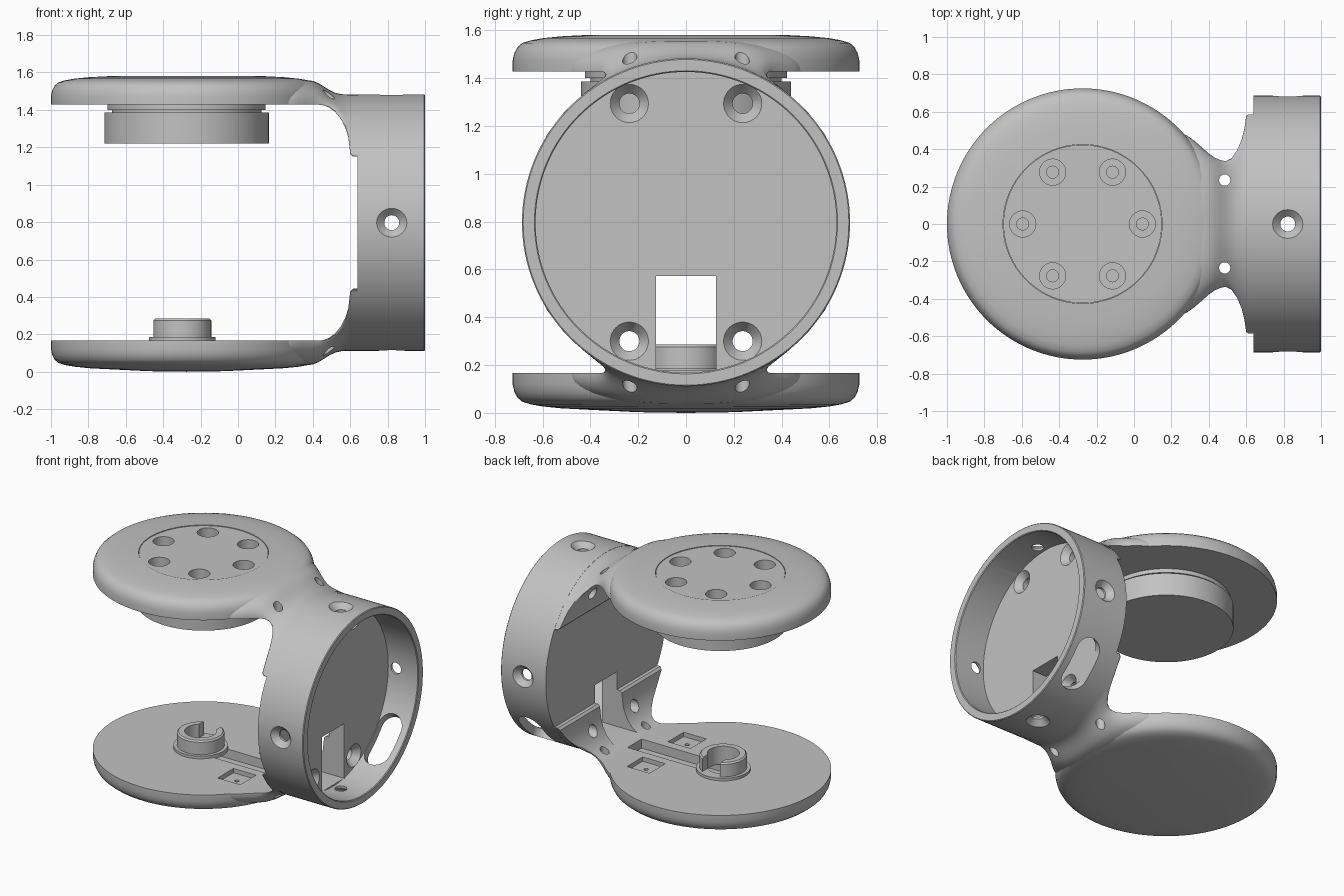
import bpy, bmesh, math
from mathutils import Matrix, Vector

cube = bpy.data.objects.get("Cube")
if cube:
    bpy.data.objects.remove(cube)

MID = 0.797            # mirror height and ring axis
DISC_X = -0.275        # disc axis
RING_R = 0.686
INNER = 1.428          # inner face of the upper disc
WALL = 0.76            # front face of the ring's back wall

grey = bpy.data.materials.new("plain_grey")
grey.use_nodes = True
grey.diffuse_color = (0.54, 0.54, 0.54, 1)
grey.node_tree.nodes["Principled BSDF"].inputs["Base Color"].default_value = (0.54, 0.54, 0.54, 1)

move = Matrix.Translation
TO_X = Matrix.Rotation(math.pi / 2, 4, 'Y')
parts = []


def finish(name, bm, matrix=Matrix(), part=True):
    bm.transform(matrix)
    bmesh.ops.recalc_face_normals(bm, faces=bm.faces)
    mesh = bpy.data.meshes.new(name)
    bm.to_mesh(mesh)
    bm.free()
    mesh.materials.append(grey)
    ob = bpy.data.objects.new(name, mesh)
    bpy.context.collection.objects.link(ob)
    if part:
        parts.append(ob)
    else:
        ob.hide_render = True
    return ob


def lathe(name, profile, matrix=Matrix(), part=True, steps=128, closed=False):
    """Turn a (radius, height) profile around z."""
    bm = bmesh.new()
    vs = [bm.verts.new((r, 0, z)) for r, z in profile]
    pairs = list(zip(vs, vs[1:])) + ([(vs[-1], vs[0])] if closed else [])
    edges = [bm.edges.new(p) for p in pairs]
    bmesh.ops.spin(bm, geom=vs + edges, axis=(0, 0, 1), cent=(0, 0, 0),
                   angle=math.tau, steps=steps, use_duplicate=False)
    bmesh.ops.remove_doubles(bm, verts=bm.verts, dist=1e-5)
    return finish(name, bm, matrix, part)


def box_cutter(lo, hi):
    lo, hi = Vector(lo), Vector(hi)
    bm = bmesh.new()
    bmesh.ops.create_cube(bm, size=1)
    return finish("cutter", bm, move((lo + hi) / 2) @ Matrix.Diagonal((*(hi - lo), 1)), False)


def hole(profile, matrix):
    return lathe("cutter", profile, matrix, False, 32)


def rod(r, z0, z1, matrix):
    return hole([(0, z0), (r, z0), (r, z1), (0, z1)], matrix)


def cut(ob, cutters):
    for c in cutters:
        mod = ob.modifiers.new("cut", 'BOOLEAN')
        mod.operation, mod.solver, mod.object = 'DIFFERENCE', 'EXACT', c
    bpy.context.view_layer.update()
    dg = bpy.context.evaluated_depsgraph_get()
    mesh = bpy.data.meshes.new_from_object(ob.evaluated_get(dg))
    ob.modifiers.clear()
    ob.data = mesh


# Discs: shared rounded rim, the lower one closed, the upper one open for the hub
rim = [(0.725, INNER), (0.725, 1.475), (0.718, 1.505), (0.705, 1.53), (0.685, 1.547),
       (0.65, 1.558), (0.6, 1.567), (0.52, 1.575), (0.425, 1.58)]
upper_disc = lathe("upper_disc", [(0.425, INNER)] + rim, move((DISC_X, 0, 0)), closed=True)
lower_profile = [(r, 2 * MID - z) for r, z in [(0, INNER)] + rim + [(0.2, 1.591), (0, 1.594)]]
lower_disc = lathe("lower_disc", lower_profile, move((DISC_X, 0, 0)))

# Hub set into the upper disc, with six screw wells
hub = lathe("upper_hub", [(0, 1.22), (0.44, 1.22), (0.44, 1.385), (0.4, 1.385), (0.4, 1.4),
                          (0.423, 1.4), (0.423, 1.576), (0, 1.576)], move((DISC_X, 0, 0)))
wells = []
for k in range(6):
    a = k * math.tau / 6
    at = move((DISC_X + 0.32 * math.cos(a), 0.32 * math.sin(a), 0))
    wells.append(hole([(0, 1.4), (0.032, 1.4), (0.032, 1.48), (0.07, 1.48), (0.07, 1.7), (0, 1.7)], at))
cut(hub, wells)

# Hollow post on the lower disc, notched on one side, above the cable channel
post_at = move((-0.298, 0, 0))
post = lathe("lower_post", [(0.105, 0.155), (0.178, 0.155), (0.178, 0.185), (0.155, 0.185),
                            (0.155, 0.275), (0.145, 0.285), (0.105, 0.285)], post_at, closed=True)
cut(post, [box_cutter((-0.368, 0, 0.185), (-0.228, 0.3, 0.4))])
channel = box_cutter((-0.298, -0.08, 0.1), (0.41, 0.08, 0.4))
bore = rod(0.105, 0.1, 0.4, post_at)

# Square pockets with a pilot hole in the lower disc
pockets = []
for y in (-0.234, 0.234):
    pockets.append(box_cutter((0.065, y - 0.09, 0.135), (0.245, y + 0.09, 0.3)))
    pockets.append(rod(0.015, 0.09, 0.2, move((0.155, y, 0))))

# Ring with closed back wall
ring = lathe("ring", [(0, 0.64), (RING_R, 0.64), (RING_R, 0.995), (RING_R - 0.005, 1), (0.634, 1),
                      (0.629, 0.995), (0.629, WALL), (0, WALL)], move((0, 0, MID)) @ TO_X)


def inner_z(x):
    """Inner face of the arm: flat, a rounded corner, then a small rounded lip."""
    u = min(max((x - 0.43) / 0.17, 0), 1)
    lip = min(max((x - 0.6) / 0.015, 0), 1)
    return 1.165 - 0.015 * lip + (INNER - 1.165) * math.sqrt(1 - u * u)


# Arm stations: x, half width, height of the crest
STATIONS = [(0.25, 0.487, 1.558), (0.285, 0.472, 1.562), (0.32, 0.447, 1.563), (0.36, 0.413, 1.56),
            (0.4, 0.377, 1.555), (0.43, 0.356, 1.547), (0.46, 0.342, 1.536), (0.49, 0.336, 1.523),
            (0.52, 0.35, 1.509), (0.55, 0.392, 1.497), (0.575, 0.45, 1.489), (0.59, 0.51, 1.486),
            (0.6, 0.578, 1.484), (0.608, 0.583, 1.484), (0.615, 0.586, 1.484), (0.645, 0.586, 1.484)]


def arm(name, flip):
    """Neck that blends the disc rim into the round ring."""
    bm = bmesh.new()
    n = 32
    outer, inner = [], []
    for x, w, crest in STATIONS:
        s = min(max((x - 0.4) / 0.2, 0), 1)
        s = s * s * (3 - 2 * s)
        low = inner_z(x)
        row_o, row_i = [], []
        for j in range(n + 1):
            t = -math.cos(math.pi * j / n)
            y = w * t
            rim_z = low + (crest - low) * max(0, 1 - abs(t) ** 3.2) ** (1 / 2.2)
            ring_z = MID + math.sqrt((RING_R - 0.001) ** 2 - y * y)
            z = max(low + 0.004, rim_z * (1 - s) + ring_z * s)
            row_o.append(bm.verts.new((x, y, z)))
            row_i.append(bm.verts.new((x, y, low)))
        outer.append(row_o)
        inner.append(row_i)
    for i in range(len(STATIONS) - 1):
        for rows in (outer, inner):
            for j in range(n):
                bm.faces.new((rows[i][j], rows[i + 1][j], rows[i + 1][j + 1], rows[i][j + 1]))
        for j in (0, n):
            bm.faces.new((outer[i][j], outer[i + 1][j], inner[i + 1][j], inner[i][j]))
    for i in (0, -1):
        for j in range(n):
            bm.faces.new((outer[i][j], outer[i][j + 1], inner[i][j + 1], inner[i][j]))
    matrix = move((0, 0, 2 * MID)) @ Matrix.Diagonal((1, 1, -1, 1)) if flip else Matrix()
    return finish(name, bm, matrix)


upper_arm = arm("upper_arm", False)
lower_arm = arm("lower_arm", True)

# Small vertical holes through both arms
neck_holes = [rod(0.03, -0.1, 1.8, move((0.485, y, 0))) for y in (-0.235, 0.235)]

# Countersunk screws through the back wall and arms
wall_screws = {}
for side in (-1, 1):
    wall_screws[side] = [hole([(0, 0.35), (0.042, 0.35), (0.042, WALL - 0.045), (0.08, WALL),
                               (0.08, WALL + 0.03), (0, WALL + 0.03)],
                              move((0, y, MID + side * 0.497)) @ TO_X) for y in (-0.237, 0.237)]

# Countersunk screws around the ring rim
rim_screws = []
for k in range(4):
    at = move((0.822, 0, MID)) @ Matrix.Rotation(k * math.pi / 2, 4, 'X')
    rim_screws.append(hole([(0, 0.5), (0.04, 0.5), (0.04, 0.645), (0.09, 0.695), (0.09, 0.75), (0, 0.75)], at))

# Rounded cable slot in the rim, low on the rear side
slot_bm = bmesh.new()
slot = []
for k in range(32):
    a = (k + 0.5) * math.tau / 32
    slot.append(slot_bm.verts.new((0.092 * math.cos(a), 0.092 * math.sin(a) + math.copysign(0.095, math.sin(a)), 0.5)))
face = slot_bm.faces.new(slot)
top = bmesh.ops.extrude_face_region(slot_bm, geom=[face])["geom"]
bmesh.ops.translate(slot_bm, vec=(0, 0, 0.4), verts=[v for v in top if isinstance(v, bmesh.types.BMVert)])
slot_cut = finish("cutter", slot_bm, move((0.855, 0, MID)) @ Matrix.Rotation(math.radians(-135), 4, 'X'), False)

# Cable window in the back wall and lower arm
window = box_cutter((0.4, -0.125, 0.178), (WALL + 0.01, 0.125, 0.572))

cut(ring, wall_screws[-1] + wall_screws[1] + rim_screws + [slot_cut, window])
cut(upper_arm, neck_holes + wall_screws[1])
cut(lower_arm, neck_holes + wall_screws[-1] + [window, channel])
cut(lower_disc, [channel, bore] + pockets)

for ob in [o for o in bpy.data.objects if o.name.startswith("cutter")]:
    bpy.data.objects.remove(ob)

bpy.ops.object.select_all(action='DESELECT')
for ob in parts:
    ob.select_set(True)
bpy.context.view_layer.objects.active = ring
bpy.ops.object.shade_smooth_by_angle(angle=math.radians(35))
